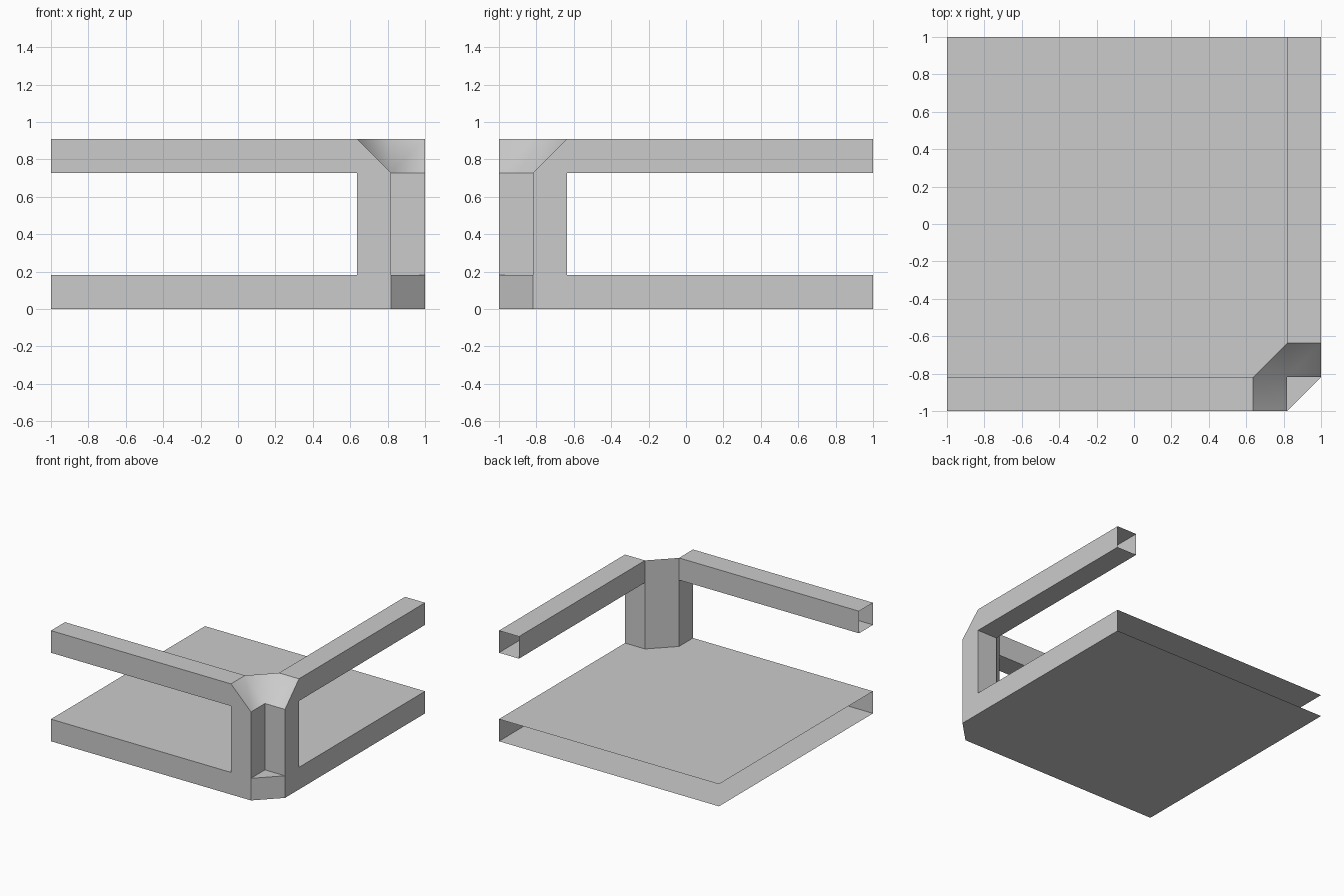
import bpy
import bmesh
import math

cube = bpy.data.objects.get("Cube")
if cube:
    bpy.data.objects.remove(cube, do_unlink=True)

U = 2 / 11                      # beam thickness, the module of the whole piece
FLOOR, RAIL_LOW, RAIL_TOP = U, 4 * U, 5 * U
NEAR, FAR = 1 - U, 1 - 2 * U    # distances of the post's inner steps

grey = bpy.data.materials.new("light grey")
grey.use_nodes = True
colour = (0.6, 0.6, 0.6, 1)
grey.diffuse_color = colour
grey.node_tree.nodes["Principled BSDF"].inputs["Base Color"].default_value = colour


def build(name, polygons):
    """Join lists of corner points into one object with sharp corners."""
    bm = bmesh.new()
    for points in polygons:
        bm.faces.new([bm.verts.new(p) for p in points])
    bmesh.ops.remove_doubles(bm, verts=bm.verts, dist=0.0001)
    mesh = bpy.data.meshes.new(name)
    bm.to_mesh(mesh)
    bm.free()
    mesh.materials.append(grey)
    obj = bpy.data.objects.new(name, mesh)
    bpy.context.collection.objects.link(obj)
    bpy.ops.object.select_all(action='DESELECT')
    obj.select_set(True)
    bpy.context.view_layer.objects.active = obj
    bpy.ops.object.shade_smooth_by_angle(angle=math.radians(40))
    return obj


def at(p, z):
    return (p[0], p[1], z)


def mirrored(polygons):
    """Reflect across the diagonal through the corner, keeping normals outward."""
    return [[(-y, -x, z) for x, y, z in reversed(points)] for points in polygons]


# Plan of the corner post, clockwise from the front edge of its notch
a, b, c = (NEAR, -1), (FAR, -1), (FAR, -NEAR)
d, e, f = (NEAR, -FAR), (1, -FAR), (1, -NEAR)
g = (NEAR, -NEAR)

# Hollow floor slab, open at the back and on the -x side
rim = [(-1, 1), (-1, -1), a, f, (1, 1)]
slab = [[at(p, 0) for p in reversed(rim)],
        [at(p, FLOOR) for p in [rim[0], rim[1], b, c, d, e, rim[4]]],
        [at(p, FLOOR) for p in (a, f, g)]]
for p, q in zip(rim[1:], rim[2:]):
    slab.append([at(p, 0), at(q, 0), at(q, FLOOR), at(p, FLOOR)])
build("floor_slab", slab)

# Notched post with a sloping dished top; it opens into both rails
tops = {a: RAIL_LOW, b: RAIL_TOP, c: RAIL_TOP, d: RAIL_TOP,
        e: RAIL_TOP, f: RAIL_LOW, g: RAIL_LOW}
plan = list(tops)
post = []
for p, q in zip(plan, plan[1:] + plan[:1]):
    mouth = (p, q) in ((b, c), (d, e))
    post.append([at(p, FLOOR), at(p, RAIL_LOW if mouth else tops[p]),
                 at(q, RAIL_LOW if mouth else tops[q]), at(q, FLOOR)])
for cap in ((a, g, c, b), (c, g, d), (g, f, e, d)):
    post.append([at(p, tops[p]) for p in cap])
build("corner_post", post)

# Hollow rails with open ends
ring = [(-1, RAIL_LOW), (-1, RAIL_TOP), (-NEAR, RAIL_TOP), (-NEAR, RAIL_LOW)]
rail = []
for p, q in zip(ring, ring[1:] + ring[:1]):
    rail.append([(-1, *p), (FAR, *p), (FAR, *q), (-1, *q)])
build("front_rail", rail)
build("side_rail", mirrored(rail))
